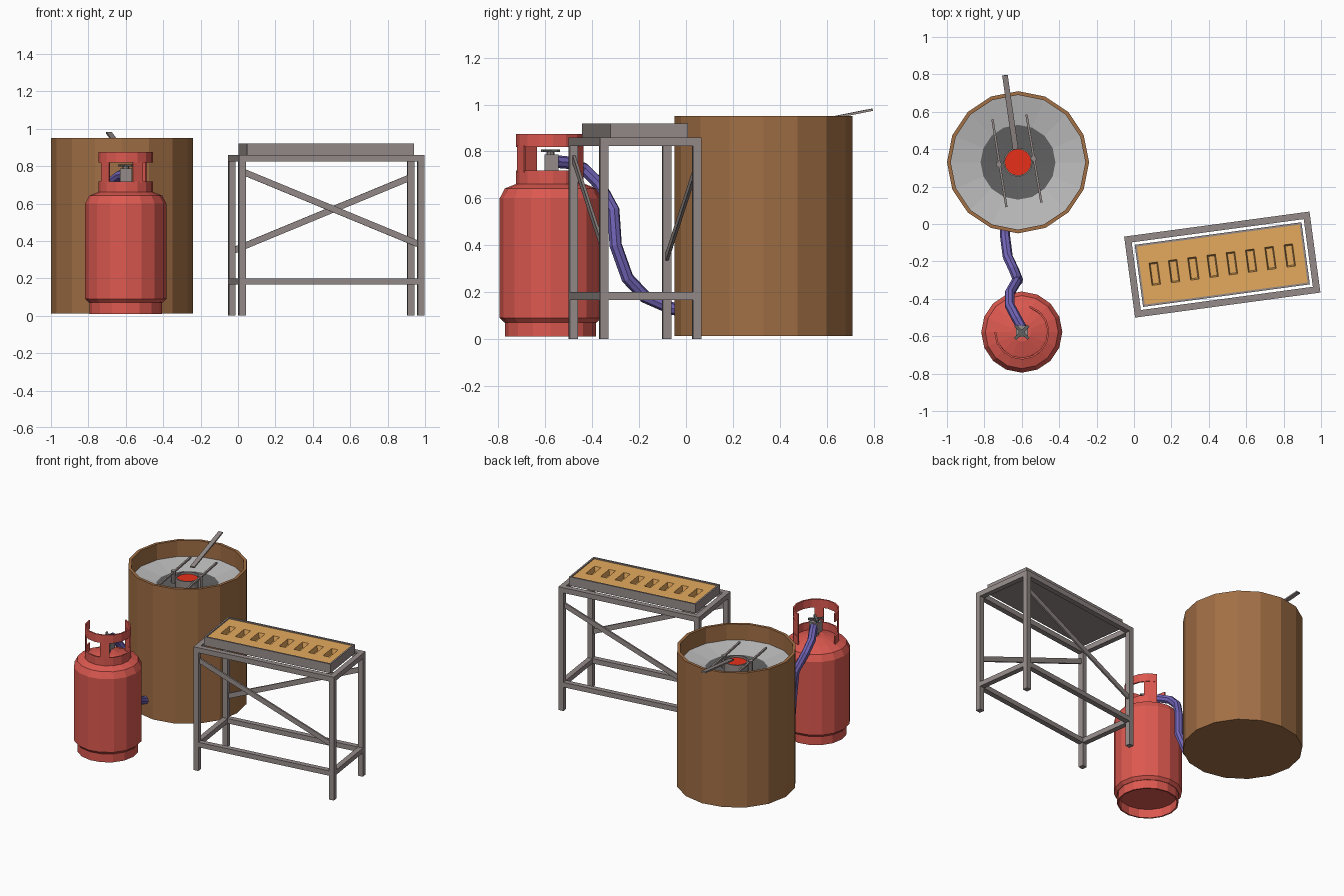
import bpy, bmesh
from math import sin, cos, radians, pi
from mathutils import Vector, Matrix

if "Cube" in bpy.data.objects:
    bpy.data.objects.remove(bpy.data.objects["Cube"])


def mat(name, *rgb):
    m = bpy.data.materials.new(name)
    m.diffuse_color = (*rgb, 1)
    m.use_nodes = True
    m.node_tree.nodes["Principled BSDF"].inputs["Base Color"].default_value = m.diffuse_color
    return m


RUST = mat("rusty_brown", 0.36, 0.16, 0.06)
RED = mat("red_paint", 0.72, 0.10, 0.08)
HOSE = mat("purple_rubber", 0.17, 0.13, 0.48)
SAND = mat("orange_sand", 0.78, 0.40, 0.11)
STEEL = mat("steel", 0.30, 0.26, 0.25)
DARK = mat("dark_lining", 0.12, 0.12, 0.12)
GLOW = mat("hot_metal", 0.80, 0.03, 0.01)
LIGHT = mat("light_lining", 0.50, 0.50, 0.50)


def make(name, bm, m, M=Matrix()):
    bmesh.ops.recalc_face_normals(bm, faces=bm.faces)
    me = bpy.data.meshes.new(name)
    bm.to_mesh(me)
    bm.free()
    me.materials.append(m)
    ob = bpy.data.objects.new(name, me)
    ob.matrix_world = M
    bpy.context.collection.objects.link(ob)
    return ob


def lathe(name, profile, centre, m, n=16, closed=False):
    """Revolve (radius, z) points about a vertical axis."""
    bm = bmesh.new()
    vs = [bm.verts.new((r, 0, z)) for r, z in profile]
    pairs = list(zip(vs, vs[1:])) + ([(vs[-1], vs[0])] if closed else [])
    es = [bm.edges.new(p) for p in pairs]
    bmesh.ops.spin(bm, geom=vs + es, axis=(0, 0, 1), cent=(0, 0, 0),
                   angle=2 * pi, steps=n)
    bmesh.ops.remove_doubles(bm, verts=bm.verts, dist=1e-4)
    return make(name, bm, m, Matrix.Translation((*centre, 0)))


def bar(name, a, b, w, h, m, M=Matrix()):
    """Rectangular bar from a to b."""
    a, b = Vector(a), Vector(b)
    d = b - a
    bm = bmesh.new()
    bmesh.ops.create_cube(bm, size=1)
    bmesh.ops.scale(bm, vec=(d.length, w, h), verts=bm.verts)
    R = d.to_track_quat('X', 'Z').to_matrix().to_4x4()
    bmesh.ops.transform(bm, matrix=Matrix.Translation((a + b) / 2) @ R, verts=bm.verts)
    return make(name, bm, m, M)


def arc_wall(name, r, t, a0, a1, z0, z1, centre, m):
    """Curved plate following part of a circle."""
    bm = bmesh.new()
    f = bm.faces.new([bm.verts.new((x, 0, z)) for x, z in
                      ((r - t, z0), (r, z0), (r, z1), (r - t, z1))])
    bmesh.ops.rotate(bm, verts=bm.verts, matrix=Matrix.Rotation(radians(a0), 3, 'Z'))
    steps = max(1, round((a1 - a0) / 22.5))
    bmesh.ops.spin(bm, geom=[f], axis=(0, 0, 1), cent=(0, 0, 0),
                   angle=radians(a1 - a0), steps=steps)
    end = [g for g in bm.faces if g.is_valid]
    bmesh.ops.remove_doubles(bm, verts=bm.verts, dist=1e-5)
    return make(name, bm, m, Matrix.Translation((*centre, 0)))


# Drum furnace: shell, sloping lining, burner cup
D = (-0.62, 0.33)
lathe("drum_shell", [(0, .012), (.38, .012), (.38, .951), (.36, .951), (.36, .80)], D, RUST)
lathe("furnace_lining", [(.361, .84), (.2, .81)], D, LIGHT)
lathe("furnace_mouth", [(.2, .81), (.075, .80), (0, .80)], D, DARK)
lathe("crucible", [(.078, .79), (.078, .865), (.07, .865), (.07, .79)], D, STEEL, closed=True)
lathe("molten_metal", [(.071, .85), (0, .85)], D, GLOW)

# Rods resting over the burner, each with a small post
for i, (a, b, p) in enumerate((((-.757, .56), (-.682, .09), (-.722, .318)),
                               ((-.575, .585), (-.495, .115), (-.537, .35)))):
    bar(f"crucible_rod_{i}", (*a, .875), (*b, .875), .012, .012, STEEL)
    lathe(f"rod_post_{i}", [(0, .80), (.016, .80), (.016, .885), (0, .885)], p, STEEL, 8)
bar("long_handle", (-.69, .795, .978), (-.633, .40, .90), .03, .01, STEEL)

# Gas cylinder
G = (-0.60, -0.578)
lathe("cylinder_foot", [(.195, .01), (.195, .075), (.185, .075), (.185, .01)], G, RED, closed=True)
lathe("cylinder_body", [(0, .07), (.198, .07), (.217, .09), (.217, .60), (.195, .642),
                        (.13, .668), (.05, .69), (0, .69)], G, RED)
arc_wall("collar_lower", .147, .01, 180, 433, .645, .718, G, RED)
arc_wall("collar_upper", .147, .01, 180, 433, .818, .875, G, RED)
for i, (a0, a1) in enumerate(((205, 232), (285, 309), (400, 433))):
    arc_wall(f"collar_post_{i}", .147, .01, a0, a1, .71, .825, G, RED)

# Valve with a cross handle
gx, gy = G
lathe("valve_stem", [(0, .68), (.018, .68), (.018, .805), (0, .805)], G, STEEL, 8)
bar("valve_body", (gx, gy - .025, .752), (gx, gy + .035, .752), .064, .072, STEEL)
for i in range(2):
    t = radians(45 + 90 * i)
    d = Vector((cos(t), sin(t), 0)) * .05
    c = Vector((gx, gy, .803))
    bar(f"valve_handle_{i}", c - d, c + d, .016, .012, DARK)

# Gas hose from valve to drum
path = [(-.60, -.555, .757), (-.63, -.50, .752), (-.665, -.435, .725), (-.665, -.37, .66),
        (-.63, -.31, .55), (-.62, -.30, .40), (-.64, -.25, .26), (-.675, -.175, .18),
        (-.69, -.06, .13), (-.69, .0, .12)]
cu = bpy.data.curves.new("gas_hose", 'CURVE')
cu.dimensions = '3D'
cu.bevel_depth, cu.bevel_resolution, cu.use_fill_caps = .027, 2, True
sp = cu.splines.new('POLY')
sp.points.add(len(path) - 1)
for p, co in zip(sp.points, path):
    p.co = (*co, 1)
sp.use_smooth = False
cu.materials.append(HOSE)
bpy.context.collection.objects.link(bpy.data.objects.new("gas_hose", cu))

# Table, built straight and turned into place
T = Matrix.Translation((.472, -.217, 0)) @ Matrix.Rotation(radians(7.7), 4, 'Z')
L, W, S = .5, .2185, .036
x, y = L - S / 2, W - S / 2
for sx, side in ((-1, "left"), (1, "right")):
    for sy, end in ((-1, "front"), (1, "back")):
        bar(f"{end}_{side}_leg", (sx * x, sy * y, 0), (sx * x, sy * y, .83), S, S, STEEL, T)
for z, h, nm in ((.842, .036, "top"), (.183, .034, "lower")):
    for s, end in ((-1, "front"), (1, "back")):
        e = L if nm == "top" else x
        bar(f"{nm}_rail_{end}", (-e, s * y, z), (e, s * y, z), S, h, STEEL, T)
    for s, side in ((-1, "left"), (1, "right")):
        bar(f"{nm}_rail_{side}", (s * x, -y, z), (s * x, y, z), S, h, STEEL, T)
bar("front_brace", (-x, -y, .772), (x, -y, .378), .012, .034, STEEL, T)
bar("back_brace", (-x, y, .345), (x, y, .74), .012, .034, STEEL, T)

# Tray: floor plate and four walls
bar("tray_floor", (-.45, 0, .862), (.45, 0, .862), .335, .01, STEEL, T)
for s, n in ((-1, "a"), (1, "b")):
    bar(f"tray_long_wall_{n}", (-.45, s * .162, .889), (.45, s * .162, .889), .011, .062, STEEL, T)
    bar(f"tray_end_wall_{n}", (s * .4445, -.157, .889), (s * .4445, .157, .889), .011, .062, STEEL, T)

# Sand bed with a row of eight tapered pockets
bm = bmesh.new()
xs = [-.44] + [(i - 3.5) * .104 + s * .023 for i in range(8) for s in (-1, 1)] + [.44]
ys = [-.157, -.06, .06, .157]
g = [[bm.verts.new((a, b, .912)) for b in ys] for a in xs]
pockets = []
for i in range(len(xs) - 1):
    for j in range(3):
        f = bm.faces.new((g[i][j], g[i + 1][j], g[i + 1][j + 1], g[i][j + 1]))
        if j == 1 and i % 2 == 1:
            pockets.append(f)
for f in bmesh.ops.extrude_discrete_faces(bm, faces=pockets)["faces"]:
    c = f.calc_center_median()
    for v in f.verts:
        v.co = c + Vector(((v.co.x - c.x) * .75, (v.co.y - c.y) * .88, -.034))
make("sand_mould", bm, SAND, T)
